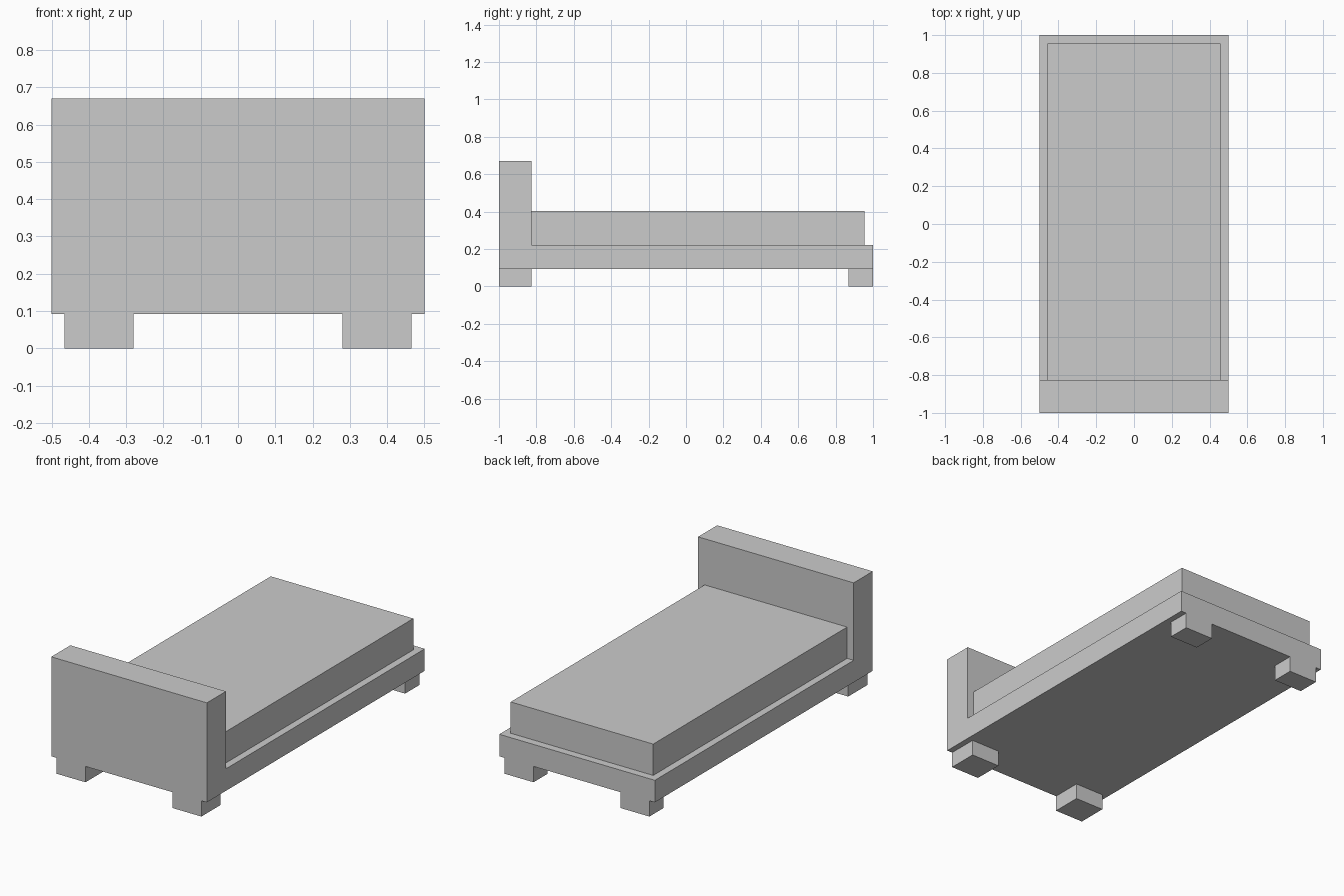
import bpy

if "Cube" in bpy.data.objects:
    bpy.data.objects.remove(bpy.data.objects["Cube"])

grey = bpy.data.materials.new("light grey")
grey.diffuse_color = (0.6, 0.6, 0.6, 1)
grey.use_nodes = True
grey.node_tree.nodes["Principled BSDF"].inputs["Base Color"].default_value = grey.diffuse_color


def add_mesh(name, verts, faces):
    mesh = bpy.data.meshes.new(name)
    mesh.from_pydata(verts, [], faces)
    mesh.materials.append(grey)
    obj = bpy.data.objects.new(name, mesh)
    bpy.context.collection.objects.link(obj)
    return obj


def extrude_profile(name, profile, x0, x1):
    """Extrude a counter-clockwise (y, z) profile along x."""
    n = len(profile)
    verts = [(x, y, z) for x in (x0, x1) for y, z in profile]
    faces = [tuple(range(n))[::-1], tuple(range(n, 2 * n))]
    faces += [(i, (i + 1) % n, n + (i + 1) % n, n + i) for i in range(n)]
    return add_mesh(name, verts, faces)


def box(name, x0, x1, y0, y1, z0, z1):
    return extrude_profile(name, [(y0, z0), (y1, z0), (y1, z1), (y0, z1)], x0, x1)


# Bed frame: low base and tall headboard in one L-shaped profile
extrude_profile("frame_and_headboard",
                [(-1, 0.092), (1, 0.092), (1, 0.22), (-0.825, 0.22),
                 (-0.825, 0.67), (-1, 0.67)], -0.5, 0.5)

# Mattress, inset from the frame edge
box("mattress", -0.458, 0.458, -0.825, 0.955, 0.22, 0.402)

# Legs, mirrored left and right
for side, (x0, x1) in (("left", (-0.465, -0.28)), ("right", (0.28, 0.465))):
    box(f"front_leg_{side}", x0, x1, -1, -0.825, 0, 0.092)
    box(f"back_leg_{side}", x0, x1, 0.87, 1, 0, 0.092)
